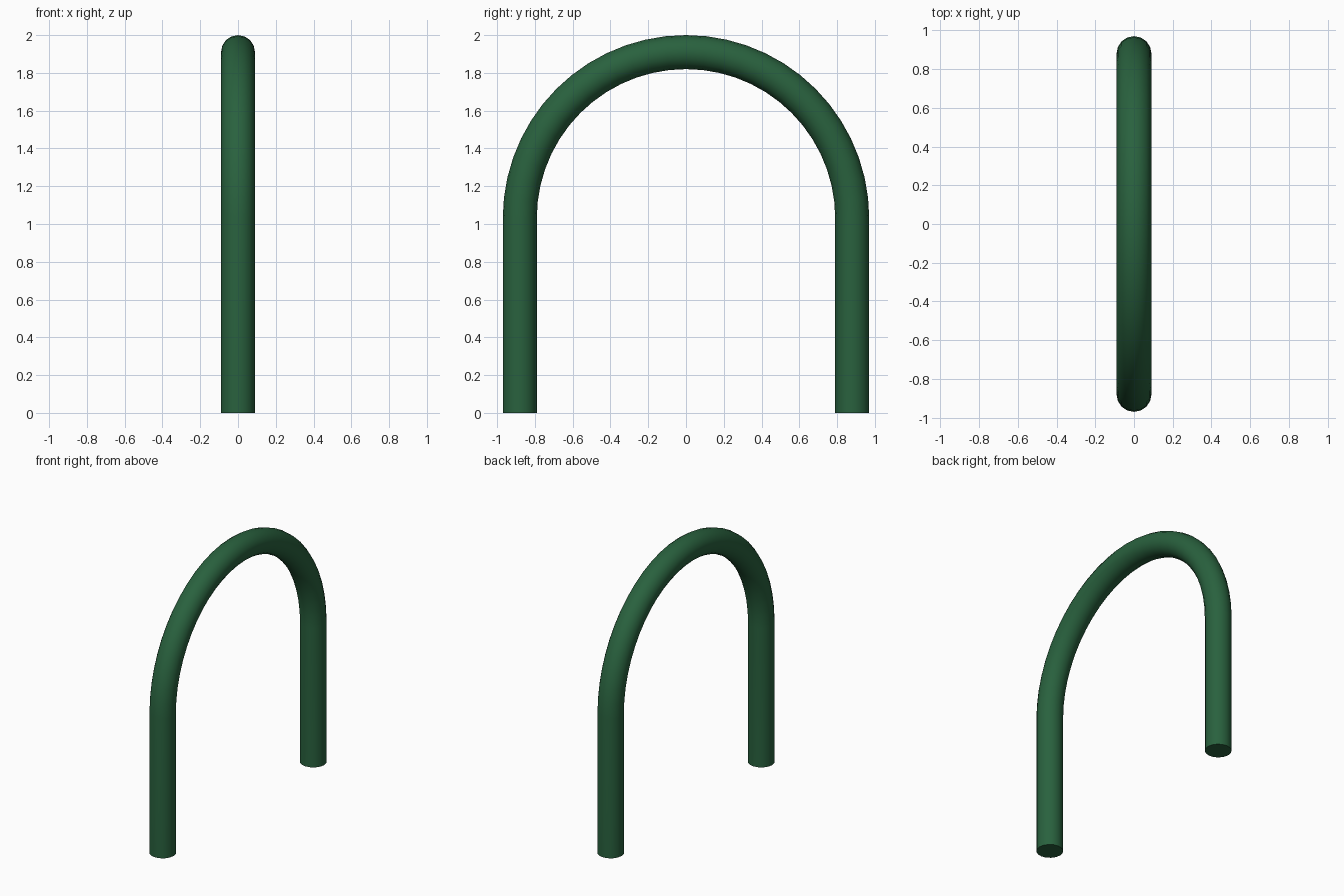
import bpy, math

if "Cube" in bpy.data.objects:
    bpy.data.objects.remove(bpy.data.objects["Cube"])

R, TUBE, SPRING, STEPS = 0.88, 0.09, 1.03, 28

# Centre line: leg, semicircle, leg
path = [(0, -R, 0)]
for i in range(STEPS + 1):
    a = math.pi * (1 - i / STEPS)
    path.append((0, R * math.cos(a), SPRING + R * math.sin(a)))
path.append((0, R, 0))

# Round tube swept along the path, with closed ends
curve = bpy.data.curves.new("arch_tube", "CURVE")
curve.dimensions = "3D"
curve.bevel_depth = TUBE
curve.bevel_resolution = 6
curve.use_fill_caps = True
spline = curve.splines.new("POLY")
spline.points.add(len(path) - 1)
for p, co in zip(spline.points, path):
    p.co = (*co, 1)
arch = bpy.data.objects.new("arch_tube", curve)
bpy.context.collection.objects.link(arch)

# Convert to mesh with smooth sides and crisp feet
bpy.context.view_layer.objects.active = arch
arch.select_set(True)
bpy.ops.object.convert(target="MESH")
bpy.ops.object.shade_smooth_by_angle(angle=math.radians(35))

# Dark green paint
green = bpy.data.materials.new("dark_green")
green.diffuse_color = (0.022, 0.12, 0.048, 1)
green.use_nodes = True
green.node_tree.nodes["Principled BSDF"].inputs["Base Color"].default_value = green.diffuse_color
arch.data.materials.clear()
arch.data.materials.append(green)
